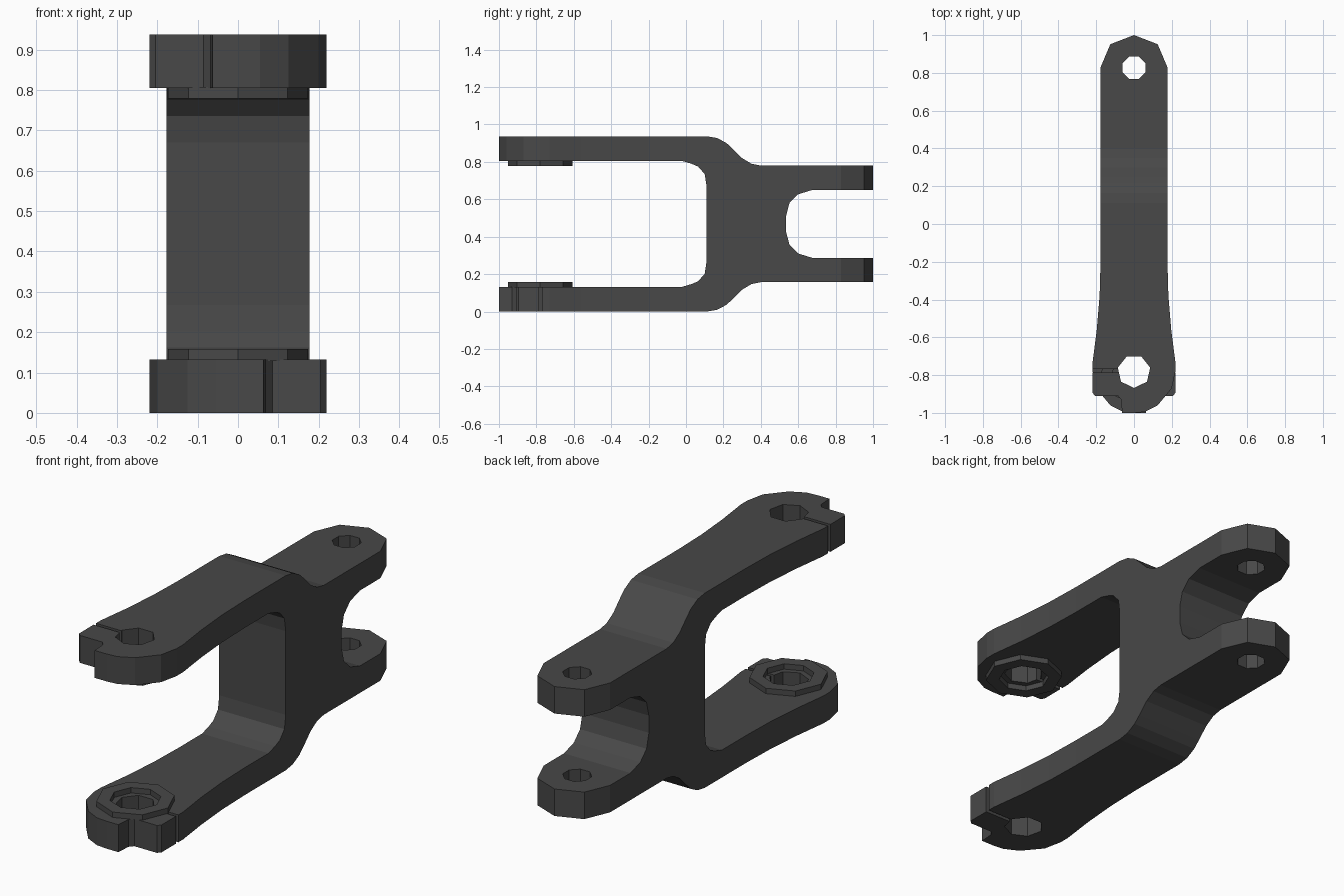
import bpy, bmesh, math
from mathutils import Matrix

if "Cube" in bpy.data.objects:
    bpy.data.objects.remove(bpy.data.objects["Cube"])

H = 0.937            # overall height; lower half is the upper half turned about the y axis
MID = H / 2
TURN = (Matrix.Translation((0, 0, MID)) @ Matrix.Rotation(math.pi, 4, 'Y')
        @ Matrix.Translation((0, 0, -MID)))

mat = bpy.data.materials.new("dark_grey")
mat.diffuse_color = (0.065, 0.065, 0.065, 1)
mat.use_nodes = True
mat.node_tree.nodes["Principled BSDF"].inputs["Base Color"].default_value = mat.diffuse_color


def prism(name, pts, axis, lo, hi):
    """Extrude a 2D outline: axis X takes (y, z) points, axis Z takes (x, y) points."""
    place = (lambda p, d: (d, p[0], p[1])) if axis == 'X' else (lambda p, d: (p[0], p[1], d))
    bm = bmesh.new()
    a = [bm.verts.new(place(p, lo)) for p in pts]
    b = [bm.verts.new(place(p, hi)) for p in pts]
    bm.faces.new(a)
    bm.faces.new(b)
    for i in range(len(pts)):
        j = (i + 1) % len(pts)
        bm.faces.new((a[i], a[j], b[j], b[i]))
    bmesh.ops.recalc_face_normals(bm, faces=bm.faces)
    me = bpy.data.meshes.new(name)
    bm.to_mesh(me)
    bm.free()
    ob = bpy.data.objects.new(name, me)
    bpy.context.collection.objects.link(ob)
    return ob


def ngon(n, r, cy, start):
    return [(r * math.cos(start + k * math.tau / n), cy + r * math.sin(start + k * math.tau / n))
            for k in range(n)]


def boolean(ob, tool, op):
    m = ob.modifiers.new(op.lower(), 'BOOLEAN')
    m.object, m.operation, m.solver = tool, op, 'EXACT'
    dg = bpy.context.evaluated_depsgraph_get()
    me = bpy.data.meshes.new_from_object(ob.evaluated_get(dg))
    ob.modifiers.clear()
    ob.data = me
    bpy.data.objects.remove(tool)


# Upper half of the side profile (y, z)
side = [(-1.1, H), (0.11, H), (0.165, 0.928), (0.215, 0.902), (0.25, 0.87), (0.3, 0.82),
        (0.35, 0.79), (0.4, 0.78), (1.1, 0.78), (1.1, 0.65), (0.675, 0.65), (0.6, 0.627),
        (0.553, 0.58), (0.535, 0.51), (0.535, MID), (0.11, MID), (0.11, 0.67),
        (0.1, 0.735), (0.065, 0.775), (0.03, 0.79), (-0.02, 0.805), (-1.1, 0.805)]

# Plan outline (x, y): rounded clevis end, flared arm, split clamp end with lug
flank = [(0.125, 0.952), (0.177, 0.83), (0.177, -0.2), (0.182, -0.38), (0.197, -0.56), (0.219, -0.73)]
clamp = [(0.219, -0.78), (0.2, -0.87), (0.125, -0.96), (0.055, -0.995), (0.0, -1.0), (-0.063, -1.0),
         (-0.068, -0.93), (-0.085, -0.91), (-0.205, -0.91), (-0.219, -0.895), (-0.219, -0.785),
         (-0.05, -0.785), (-0.05, -0.767), (-0.219, -0.767)]
plan = [(0, 1.0)] + flank + clamp + [(-x, y) for x, y in reversed(flank)]

yoke = prism("fork_body", side, 'X', -0.4, 0.4)
boolean(yoke, prism("plan_tool", plan, 'Z', 0.3, 1.2), 'INTERSECT')
boolean(yoke, prism("clevis_hole", ngon(8, 0.065, 0.827, math.pi / 8), 'Z', 0.6, 1.2), 'DIFFERENCE')
boolean(yoke, prism("clamp_hole", ngon(7, 0.088, -0.78, -math.pi / 2), 'Z', 0.6, 1.2), 'DIFFERENCE')

# Join the two turned halves into one body at mid height
bm = bmesh.new()
bm.from_mesh(yoke.data)
seam = [f for f in bm.faces if all(abs(v.co.z - MID) < 1e-4 for v in f.verts)]
bmesh.ops.delete(bm, geom=seam, context='FACES')
copy = bmesh.ops.duplicate(bm, geom=bm.verts[:] + bm.edges[:] + bm.faces[:])["geom"]
bmesh.ops.transform(bm, matrix=TURN, verts=[g for g in copy if isinstance(g, bmesh.types.BMVert)])
bmesh.ops.remove_doubles(bm, verts=bm.verts, dist=1e-4)
bmesh.ops.recalc_face_normals(bm, faces=bm.faces)
bm.to_mesh(yoke.data)
bm.free()

# Raised rings on the inner faces of the clamp arms
upper = prism("upper_boss_ring", ngon(8, 0.173, -0.78, -math.pi / 2), 'Z', 0.779, 0.808)
boolean(upper, prism("ring_hole", ngon(8, 0.113, -0.78, -math.pi / 2), 'Z', 0.7, 0.9), 'DIFFERENCE')
lower = bpy.data.objects.new("lower_boss_ring", upper.data.copy())
bpy.context.collection.objects.link(lower)
lower.data.transform(TURN)

for ob in (yoke, upper, lower):
    ob.data.materials.clear()
    ob.data.materials.append(mat)
